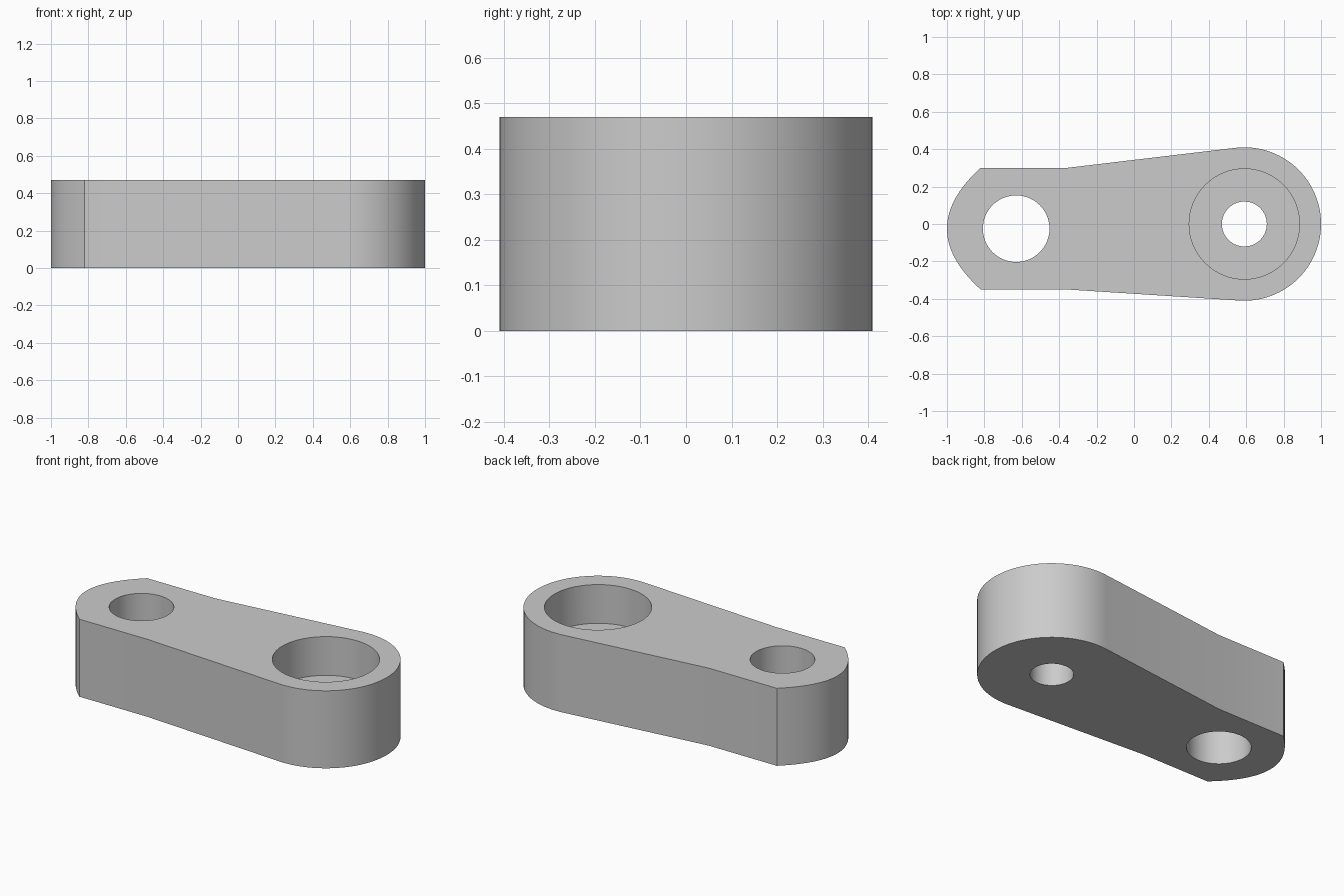
import bpy, bmesh
from math import sin, cos, radians

if "Cube" in bpy.data.objects:
    bpy.data.objects.remove(bpy.data.objects["Cube"])

HEIGHT = 0.47
BIG_X, BIG_R = 0.59, 0.41
HOLE_X, MID_Y = -0.63, -0.025

grey = bpy.data.materials.new("light grey")
grey.use_nodes = True
grey.diffuse_color = (0.6, 0.6, 0.6, 1)
grey.node_tree.nodes["Principled BSDF"].inputs["Base Color"].default_value = (0.6, 0.6, 0.6, 1)


def prism(name, outline, z0, z1):
    """Extrude a closed outline between two heights."""
    bm = bmesh.new()
    face = bm.faces.new([bm.verts.new((x, y, z0)) for x, y in outline])
    new = bmesh.ops.extrude_face_region(bm, geom=[face])["geom"]
    top = [v for v in new if isinstance(v, bmesh.types.BMVert)]
    bmesh.ops.translate(bm, verts=top, vec=(0, 0, z1 - z0))
    bmesh.ops.recalc_face_normals(bm, faces=bm.faces)
    mesh = bpy.data.meshes.new(name)
    bm.to_mesh(mesh)
    bm.free()
    mesh.materials.append(grey)
    obj = bpy.data.objects.new(name, mesh)
    bpy.context.collection.objects.link(obj)
    return obj


def arc(cx, cy, r, start, end, steps):
    angles = [radians(start + (end - start) * i / steps) for i in range(steps + 1)]
    return [(cx + r * cos(a), cy + r * sin(a)) for a in angles]


# Link arm: round end, tapering sides, straight shank and curved nose
outline = arc(BIG_X, 0, BIG_R, -93.6, 96.6, 64)
outline += [(-0.36, 0.30)]
for i in range(33):
    t = 1 - i / 16
    outline.append((-1 + 0.18 * t * t, MID_Y + 0.325 * t))
outline += [(-0.36, -0.35)]
arm = prism("link_arm", outline, 0, HEIGHT)

# Pin hole, through bore and half-depth counterbore
bores = [
    ("pin_hole", HOLE_X, MID_Y, 0.178, -0.1),
    ("through_bore", BIG_X, 0, 0.12, -0.1),
    ("counterbore", BIG_X, 0, 0.295, HEIGHT / 2),
]
for name, x, y, r, floor in bores:
    cutter = prism(name, arc(x, y, r, 0, 360, 64)[:-1], floor, HEIGHT + 0.1)
    cutter.hide_render = True
    cut = arm.modifiers.new(name, 'BOOLEAN')
    cut.operation = 'DIFFERENCE'
    cut.solver = 'EXACT'
    cut.object = cutter
    bpy.ops.object.select_all(action='DESELECT')
    arm.select_set(True)
    bpy.context.view_layer.objects.active = arm
    bpy.ops.object.modifier_apply(modifier=name)
    bpy.data.objects.remove(cutter)

bpy.ops.object.shade_smooth_by_angle(angle=radians(25))
